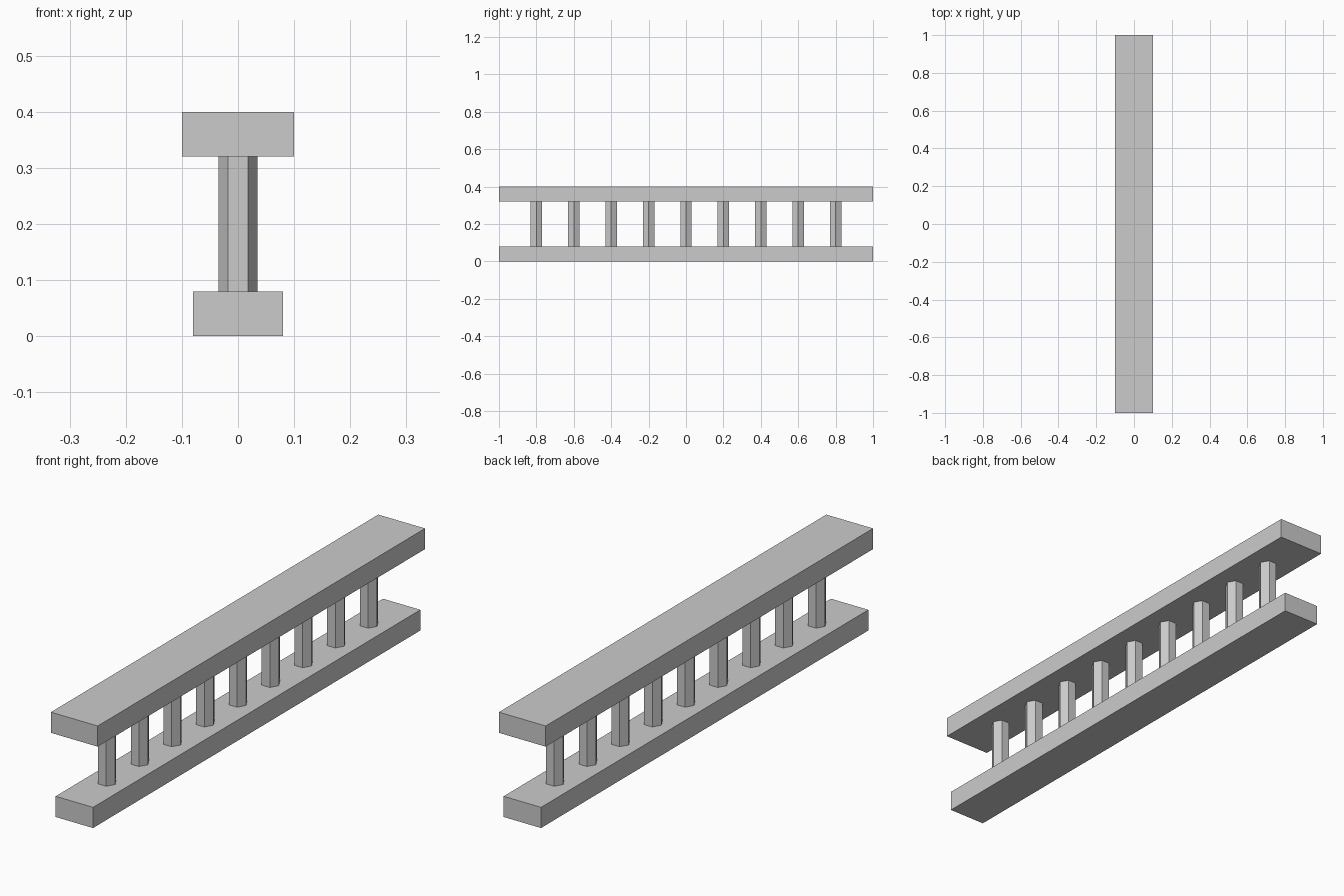
import bpy
from math import cos, sin, pi

if "Cube" in bpy.data.objects:
    bpy.data.objects.remove(bpy.data.objects["Cube"])


def prism(name, outline, z0, z1):
    """Extrude a counter-clockwise outline from z0 to z1."""
    n = len(outline)
    verts = [(x, y, z) for z in (z0, z1) for x, y in outline]
    faces = [tuple(reversed(range(n))), tuple(range(n, 2 * n))]
    faces += [(i, (i + 1) % n, n + (i + 1) % n, n + i) for i in range(n)]
    mesh = bpy.data.meshes.new(name)
    mesh.from_pydata(verts, [], faces)
    obj = bpy.data.objects.new(name, mesh)
    bpy.context.collection.objects.link(obj)
    return obj


def rail(name, half_width, z0, z1):
    w = half_width
    return prism(name, [(-w, -1), (w, -1), (w, 1), (-w, 1)], z0, z1)


# Rails
rail("bottom_rail", 0.08, 0.0, 0.08)
rail("top_rail", 0.10, 0.32, 0.40)

# Hexagonal balusters, corners pointing along x
hexagon = [(0.035 * cos(i * pi / 3), 0.035 * sin(i * pi / 3)) for i in range(6)]
for k in range(9):
    baluster = prism(f"baluster_{k + 1}", hexagon, 0.08, 0.32)
    baluster.location.y = -0.8 + 0.2 * k
